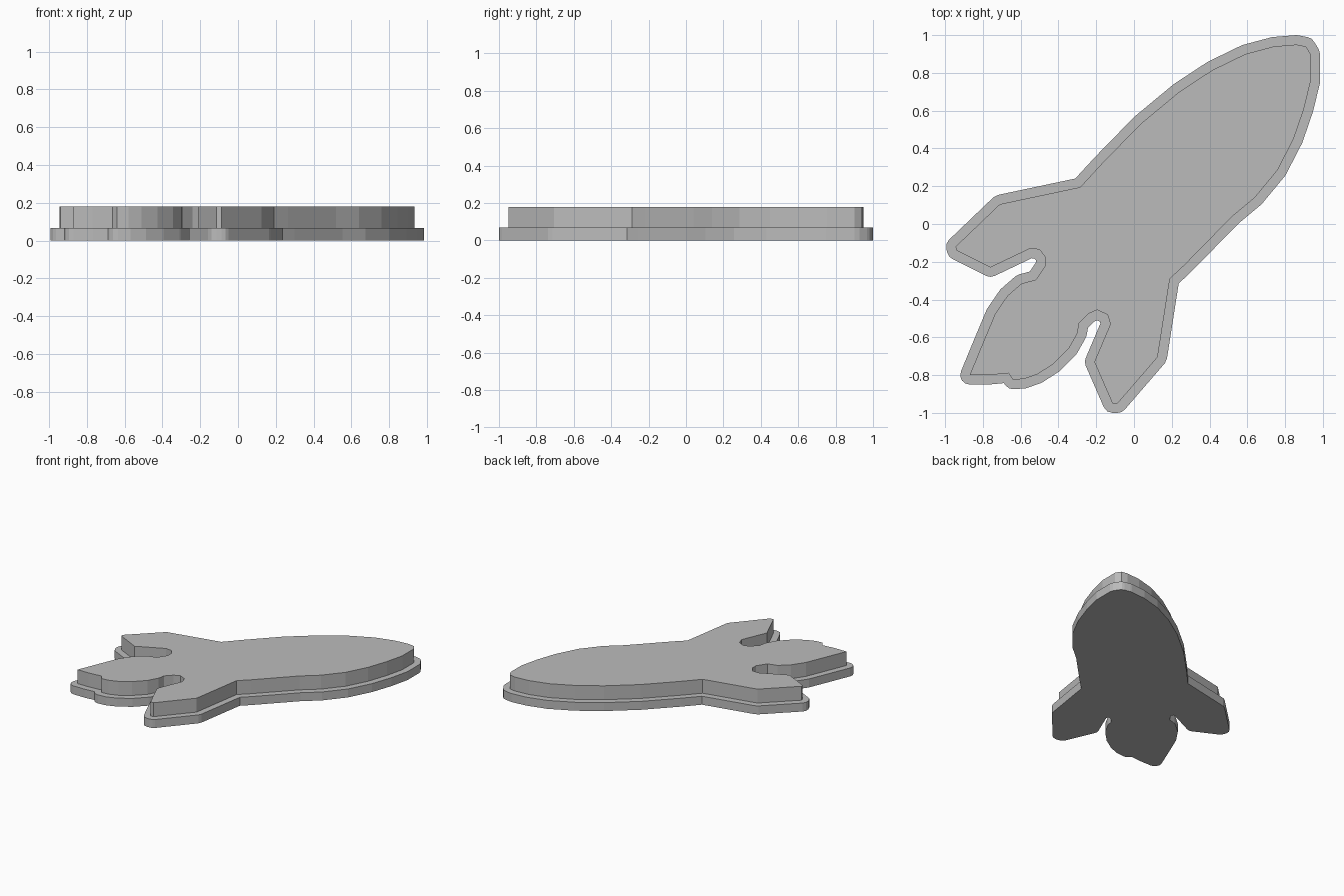
import bpy
import bmesh
import math
from mathutils import Vector

cube = bpy.data.objects.get("Cube")
if cube:
    bpy.data.objects.remove(cube, do_unlink=True)

LIP = 0.05
BASE_TOP = 0.068
TOP = 0.18

grey = bpy.data.materials.new("plain grey")
grey.use_nodes = True
colour = (0.5, 0.5, 0.5, 1)
grey.diffuse_color = colour
grey.node_tree.nodes["Principled BSDF"].inputs["Base Color"].default_value = colour

# Rocket outline, clockwise from the nose, one stretch per part
nose = [(.86, .95), (.91, .94), (.935, .90), (.935, .755)]
hull_right = [(.90, .61), (.845, .45), (.76, .285), (.64, .14), (.52, .04),
              (.265, -.22), (.19, -.29)]
fin_right = [(.125, -.705), (-.087, -.95), (-.114, -.95), (-.21, -.73)]
notch_right = [(-.125, -.53), (-.14, -.48), (-.195, -.455), (-.24, -.475), (-.29, -.525)]
flame = [(-.30, -.58), (-.345, -.66), (-.425, -.74), (-.51, -.795), (-.58, -.82),
         (-.64, -.825), (-.665, -.79), (-.77, -.80), (-.87, -.80), (-.80, -.63),
         (-.735, -.475), (-.67, -.38), (-.595, -.315)]
notch_left = [(-.52, -.295), (-.47, -.22), (-.47, -.175), (-.50, -.135), (-.55, -.13)]
fin_left = [(-.76, -.23), (-.94, -.14), (-.945, -.12), (-.71, .105)]
hull_left = [(-.285, .195), (-.17, .32), (.035, .53), (.24, .70), (.415, .815),
             (.59, .90), (.74, .94)]
outline = nose + hull_right + fin_right + notch_right + flame + notch_left + fin_left + hull_left


def grow(points, distance):
    """Offset a clockwise outline: round the outer corners, mitre the inner ones."""
    pts = [Vector(p) for p in points]
    result = []
    for i, p in enumerate(pts):
        before = (p - pts[i - 1]).normalized()
        after = (pts[(i + 1) % len(pts)] - p).normalized()
        n1, n2 = Vector((-before.y, before.x)), Vector((-after.y, after.x))
        turn = math.atan2(before.cross(after), before.dot(after))
        steps = round(-turn / math.radians(30))
        if steps < 1:
            result.append(p + (n1 + n2) * distance / (1 + n1.dot(n2)))
        else:
            start = math.atan2(n1.y, n1.x)
            for k in range(steps + 1):
                a = start + turn * k / steps
                result.append(p + distance * Vector((math.cos(a), math.sin(a))))
    return result


def slab(name, points, bottom, top):
    """Extrude an outline into a flat slab."""
    bm = bmesh.new()
    face = bm.faces.new([bm.verts.new((p[0], p[1], bottom)) for p in points])
    walls = bmesh.ops.extrude_face_region(bm, geom=[face], use_keep_orig=True)
    raised = [g for g in walls["geom"] if isinstance(g, bmesh.types.BMVert)]
    bmesh.ops.translate(bm, verts=raised, vec=(0, 0, top - bottom))
    bmesh.ops.recalc_face_normals(bm, faces=bm.faces)
    mesh = bpy.data.meshes.new(name)
    bm.to_mesh(mesh)
    bm.free()
    mesh.materials.append(grey)
    obj = bpy.data.objects.new(name, mesh)
    bpy.context.collection.objects.link(obj)
    return obj


# Wide base with a lip, and the raised rocket on top of it
slab("rocket_base", grow(outline, LIP), 0, BASE_TOP)
slab("raised_rocket", outline, BASE_TOP, TOP)
